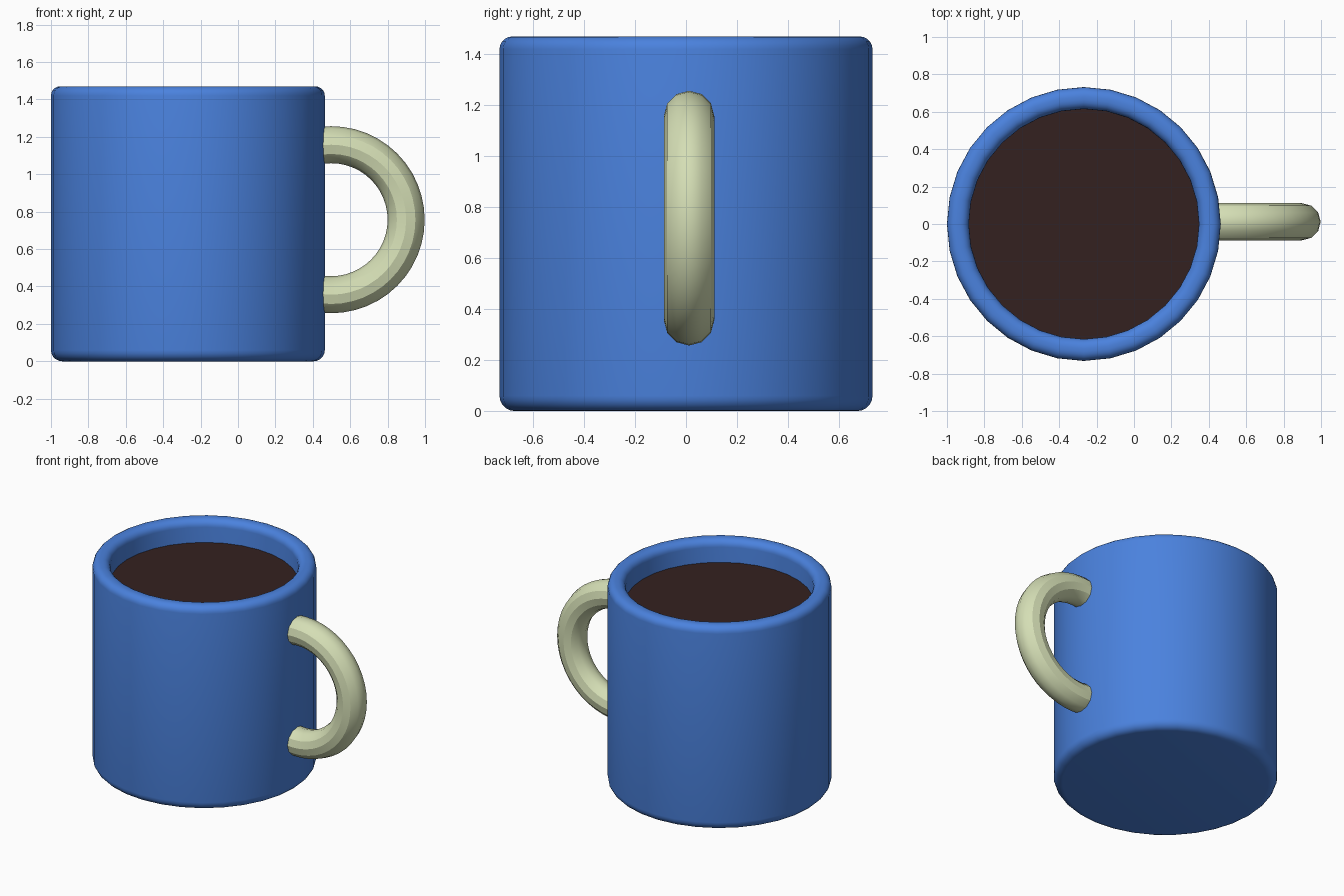
import bpy, bmesh
from math import sin, cos, pi, radians

if "Cube" in bpy.data.objects:
    bpy.data.objects.remove(bpy.data.objects["Cube"])

CX, R, H = -0.268, 0.732, 1.47      # body centre, radius, height
SIDES = 32


def material(name, rgb):
    m = bpy.data.materials.new(name)
    m.diffuse_color = (*rgb, 1)
    m.use_nodes = True
    m.node_tree.nodes["Principled BSDF"].inputs["Base Color"].default_value = m.diffuse_color
    return m


def finish(name, bm, mat, angle):
    bmesh.ops.recalc_face_normals(bm, faces=bm.faces)
    me = bpy.data.meshes.new(name)
    bm.to_mesh(me)
    bm.free()
    ob = bpy.data.objects.new(name, me)
    bpy.context.collection.objects.link(ob)
    me.materials.append(mat)
    bpy.ops.object.select_all(action='DESELECT')
    ob.select_set(True)
    bpy.context.view_layer.objects.active = ob
    bpy.ops.object.shade_smooth_by_angle(angle=radians(angle))
    return ob


def bridge(bm, a, b):
    n = len(a)
    for i in range(n):
        bm.faces.new((a[i], a[(i + 1) % n], b[(i + 1) % n], b[i]))


def ring(bm, r, z):
    return [bm.verts.new((r * cos(2 * pi * i / SIDES), r * sin(2 * pi * i / SIDES), z))
            for i in range(SIDES)]


def corner(r, z, rad, start, end, steps=5):
    """Rounded profile corner around centre (r, z)."""
    angles = [radians(start + (end - start) * i / steps) for i in range(steps + 1)]
    return [(r + rad * cos(a), z + rad * sin(a)) for a in angles]


# Cup: lathed wall with rounded foot and rim, closed floor inside and out
profile = (corner(R - 0.06, 0.06, 0.06, -90, 0)
           + corner(R - 0.05, H - 0.05, 0.05, 0, 90)
           + corner(0.615 + 0.05, H - 0.05, 0.05, 90, 180)
           + [(0.615, 0.12)])
bm = bmesh.new()
rings = [ring(bm, r, z) for r, z in profile]
for a, b in zip(rings, rings[1:]):
    bridge(bm, a, b)
bm.faces.new(rings[0])
bm.faces.new(rings[-1])
cup = finish("cup", bm, material("blue_glaze", (0.069, 0.223, 0.73)), 40)
cup.location.x = CX

# Coffee surface
bm = bmesh.new()
bm.faces.new(ring(bm, 0.616, 1.31))
coffee = finish("coffee", bm, material("coffee", (0.034, 0.015, 0.014)), 30)
coffee.location.x = CX

# Handle: part of a 12-sided torus with its ends sunk in the cup wall
MAJOR, MINOR, N = 0.401, 0.099, 12
bm = bmesh.new()
loops = []
for k in range(-14, 15):
    t = radians(7.5 * k)
    loop = []
    for j in range(N):
        p = 2 * pi * j / N
        d = MAJOR + MINOR * cos(p)
        loop.append(bm.verts.new((d * cos(t), MINOR * sin(p), d * sin(t))))
    loops.append(loop)
for a, b in zip(loops, loops[1:]):
    bridge(bm, a, b)
bm.faces.new(loops[0])
bm.faces.new(loops[-1])
handle = finish("handle", bm, material("cream_glaze", (0.66, 0.73, 0.46)), 30)
handle.location = (0.498, 0.012, 0.757)
